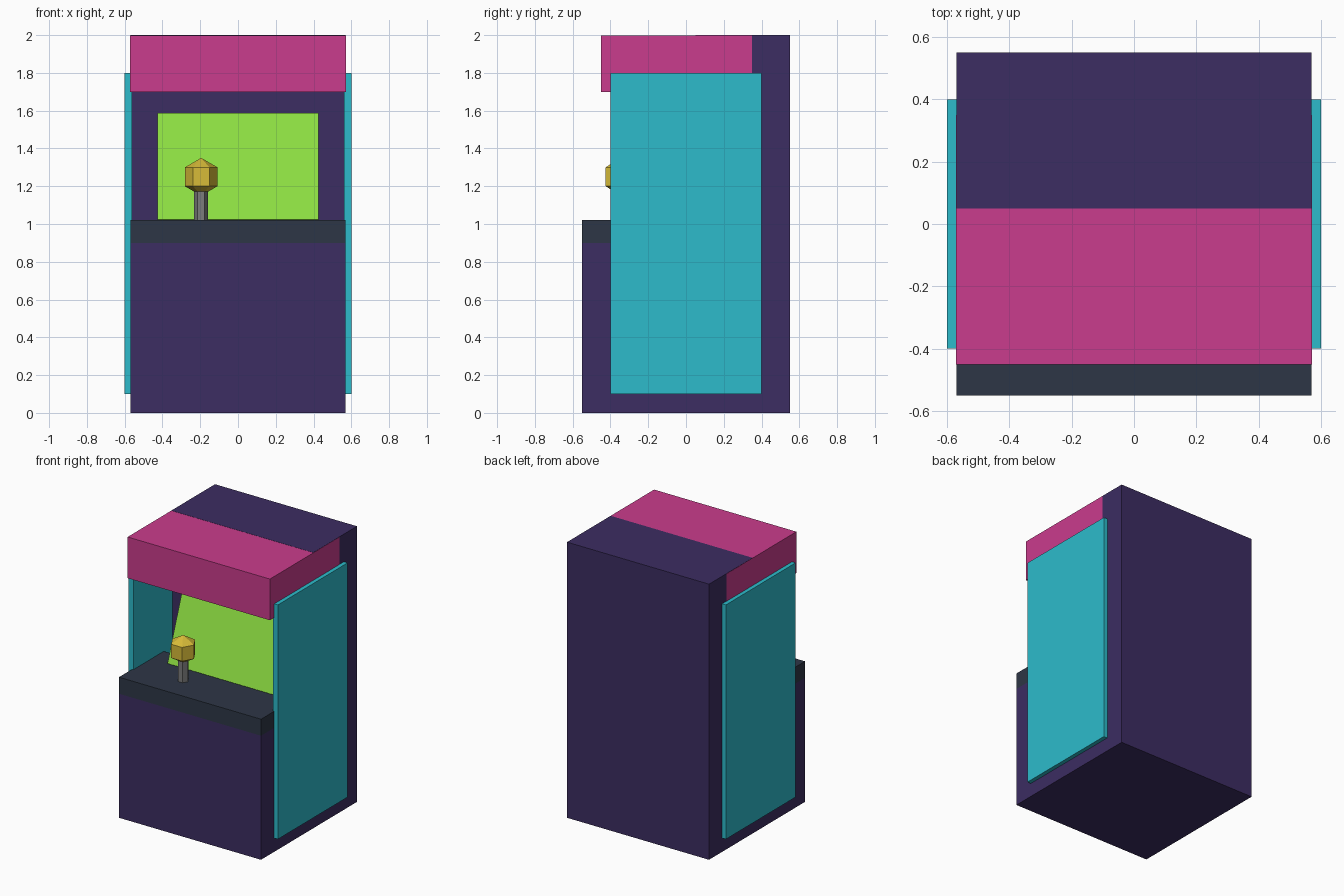
import bpy, bmesh
from math import cos, sin, pi, radians

old = bpy.data.objects.get("Cube")
if old:
    bpy.data.objects.remove(old, do_unlink=True)


def material(name, rgb):
    m = bpy.data.materials.new(name)
    m.use_nodes = True
    m.diffuse_color = (*rgb, 1)
    m.node_tree.nodes["Principled BSDF"].inputs["Base Color"].default_value = (*rgb, 1)
    return m


purple = material("deep purple", (0.045, 0.026, 0.122))
teal = material("teal", (0.026, 0.50, 0.60))
pink = material("pink", (0.59, 0.045, 0.266))
green = material("screen green", (0.266, 0.73, 0.054))
slate = material("dark slate", (0.027, 0.037, 0.061))
gold = material("gold", (0.68, 0.50, 0.04))
grey = material("grey", (0.2, 0.2, 0.2))


def finish(name, bm, mat):
    bmesh.ops.recalc_face_normals(bm, faces=bm.faces)
    mesh = bpy.data.meshes.new(name)
    bm.to_mesh(mesh)
    bm.free()
    mesh.materials.append(mat)
    obj = bpy.data.objects.new(name, mesh)
    bpy.context.collection.objects.link(obj)
    return obj


def box(name, mat, x, y, z):
    """Box spanning the given (low, high) ranges, with its origin at the centre."""
    bm = bmesh.new()
    bmesh.ops.create_cube(bm, size=1)
    bmesh.ops.scale(bm, verts=bm.verts, vec=[b - a for a, b in (x, y, z)])
    obj = finish(name, bm, mat)
    obj.location = [(a + b) / 2 for a, b in (x, y, z)]
    return obj


def turned(name, mat, profile, location, sides=6):
    """Faceted solid from (radius, height) rings, capped at both ends."""
    bm = bmesh.new()
    rings = [[bm.verts.new((r * cos(2 * pi * i / sides), r * sin(2 * pi * i / sides), h))
              for i in range(sides)] for r, h in profile]
    for low, high in zip(rings, rings[1:]):
        for i in range(sides):
            j = (i + 1) % sides
            bm.faces.new((low[i], low[j], high[j], high[i]))
    bm.faces.new(rings[0])
    bm.faces.new(rings[-1])
    bmesh.ops.remove_doubles(bm, verts=bm.verts, dist=0.0001)
    obj = finish(name, bm, mat)
    obj.location = location
    return obj


W = 0.57  # half width of the cabinet

# Cabinet
box("lower_cabinet", purple, (-W, W), (-0.55, 0.55), (0, 0.9))
box("upper_cabinet", purple, (-W, W), (0.05, 0.55), (0.9, 2.0))

# Control deck and overhanging sign box, whose sides sit just proud of the cabinet
box("control_deck", slate, (-W, W), (-0.55, -0.05), (0.9, 1.02))
box("sign_box", pink, (-W - 0.001, W + 0.001), (-0.45, 0.35), (1.7, 1.999))

# Side panels
for side, s in (("left", 1), ("right", -1)):
    box(side + "_side_panel", teal, sorted((s * 0.56, s * 0.6)), (-0.4, 0.4), (0.1, 1.8))

# Screen leaning back
screen = box("screen", green, (-0.425, 0.425), (-0.10, -0.06), (1.0, 1.6))
screen.rotation_euler.x = radians(-20)

# Joystick
turned("joystick_stem", grey, [(0.037, 0), (0.037, 0.18)], (-0.195, -0.35, 1.01))
R = 0.1
turned("joystick_ball", gold,
       [(R * sin(pi * k / 3), -R * cos(pi * k / 3)) for k in range(4)],
       (-0.195, -0.35, 1.25))
